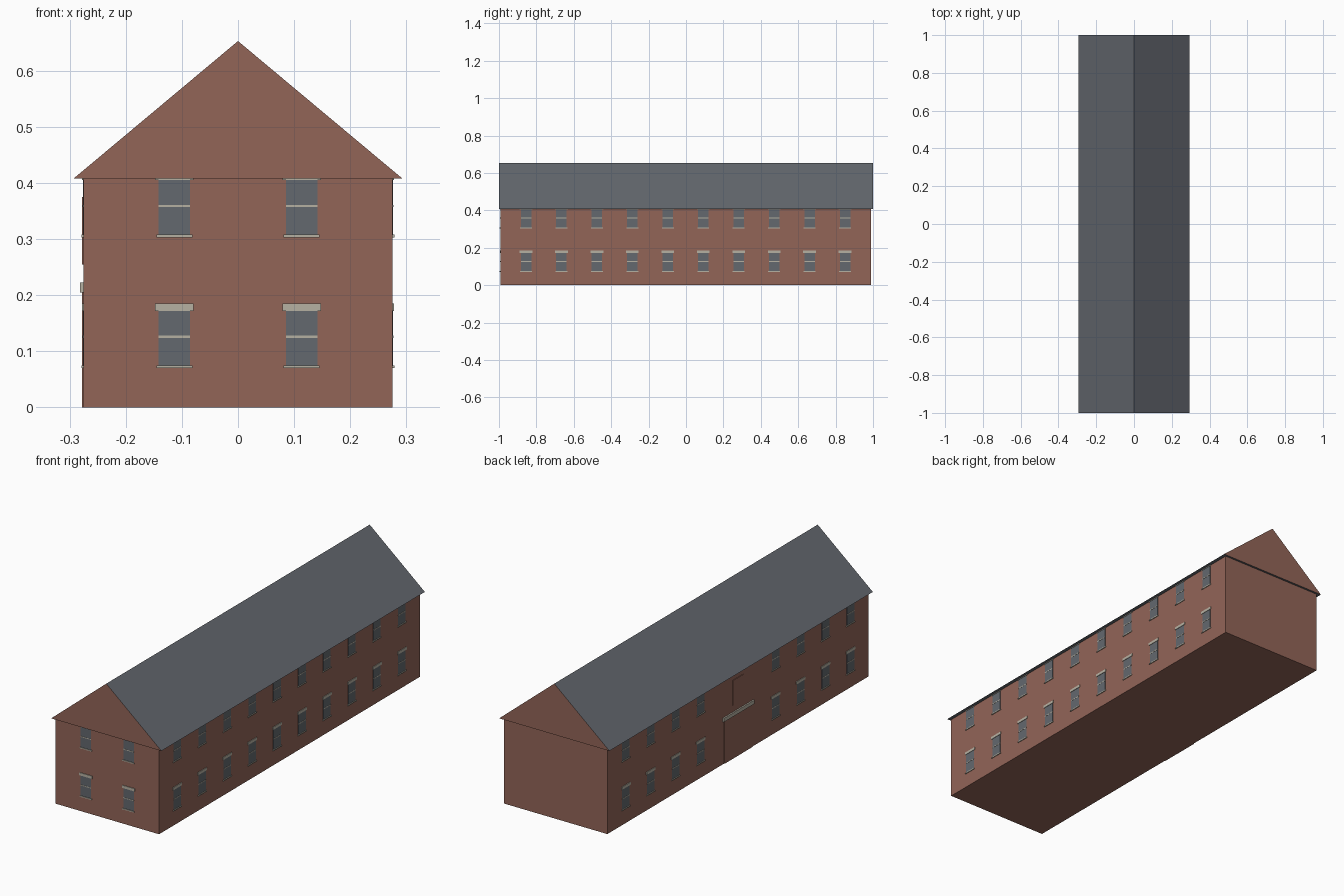
import bpy, bmesh, math
from mathutils import Matrix, Vector

cube = bpy.data.objects.get("Cube")
if cube:
    bpy.data.objects.remove(cube, do_unlink=True)


def material(name, rgb):
    m = bpy.data.materials.new(name)
    m.use_nodes = True
    m.diffuse_color = (*rgb, 1)
    m.node_tree.nodes["Principled BSDF"].inputs["Base Color"].default_value = (*rgb, 1)
    return m


BRICK = material("brick", (0.29, 0.13, 0.097))
SLATE = material("slate", (0.125, 0.137, 0.156))
GLASS = material("window_glass", (0.125, 0.14, 0.158))
STONE = material("pale_stone", (0.47, 0.44, 0.365))


def add_box(bm, low, high, index=0):
    low, high = Vector(low), Vector(high)
    fit = Matrix.Translation((low + high) / 2) @ Matrix.Diagonal((*(high - low), 1))
    made = bmesh.ops.create_cube(bm, size=1, matrix=fit)
    for face in {f for v in made["verts"] for f in v.link_faces}:
        face.material_index = index


def finish_mesh(name, bm, materials):
    mesh = bpy.data.meshes.new(name)
    bm.to_mesh(mesh)
    bm.free()
    for m in materials:
        mesh.materials.append(m)
    return mesh


def place(name, mesh, location=(0, 0, 0), turn=0):
    ob = bpy.data.objects.new(name, mesh)
    ob.location = location
    ob.rotation_euler.z = turn
    bpy.context.collection.objects.link(ob)
    return ob


def box(name, low, high, mat):
    bm = bmesh.new()
    add_box(bm, low, high)
    return place(name, finish_mesh(name, bm, [mat]))


WALL_X, FRONT_Y, BACK_Y = 0.275, -0.992, 0.99
EAVE, RIDGE, ROOF_X = 0.408, 0.653, 0.293

# Brick body
box("walls", (-WALL_X, FRONT_Y, 0), (WALL_X, BACK_Y, EAVE), BRICK)

# Roof prism: slate slopes and brick gable ends
bm = bmesh.new()
gable = bm.faces.new([bm.verts.new(p) for p in
                      ((-ROOF_X, -1, EAVE), (ROOF_X, -1, EAVE), (0, -1, RIDGE))])
ext = bmesh.ops.extrude_face_region(bm, geom=[gable], use_keep_orig=True)
moved = [g for g in ext["geom"] if isinstance(g, bmesh.types.BMVert)]
bmesh.ops.translate(bm, verts=moved, vec=(0, 2, 0))
bmesh.ops.recalc_face_normals(bm, faces=bm.faces)
bm.normal_update()
for f in bm.faces:
    f.material_index = 1 if abs(f.normal.y) > 0.5 else 0
place("roof", finish_mesh("roof", bm, [SLATE, BRICK]))

# Window: glass, sash bar, sill and lintel on a wall facing -y
bm = bmesh.new()
add_box(bm, (-0.028, -0.001, 0.072), (0.028, 0.001, 0.175), 0)
add_box(bm, (-0.028, -0.002, 0.124), (0.028, 0.001, 0.128), 1)
add_box(bm, (-0.032, -0.004, 0.070), (0.032, 0.001, 0.075), 1)
add_box(bm, (-0.034, -0.003, 0.172), (0.034, 0.001, 0.185), 1)
window = finish_mesh("window", bm, [GLASS, STONE])

for floor, lift in (("lower", 0), ("upper", 0.233)):
    for side, x in (("right", -0.1135), ("left", 0.1135)):
        place(f"front_window_{floor}_{side}", window, (x, FRONT_Y, lift))
    for i in range(10):
        y = -0.0025 + 0.1895 * (i - 4.5)
        place(f"left_window_{floor}_{i}", window, (WALL_X, y, lift), math.pi / 2)
        if i not in (4, 5):
            place(f"right_window_{floor}_{i}", window, (-WALL_X, y, lift), -math.pi / 2)

# Wide entrance, its lintel and the loading door above
box("entrance_door", (-WALL_X - 0.003, -0.107, 0), (-WALL_X, 0.103, 0.205), BRICK)
box("entrance_lintel", (-WALL_X - 0.007, -0.118, 0.205), (-WALL_X, 0.114, 0.223), STONE)
box("loading_door", (-WALL_X - 0.003, -0.044, 0.255), (-WALL_X, 0.04, 0.375), BRICK)
